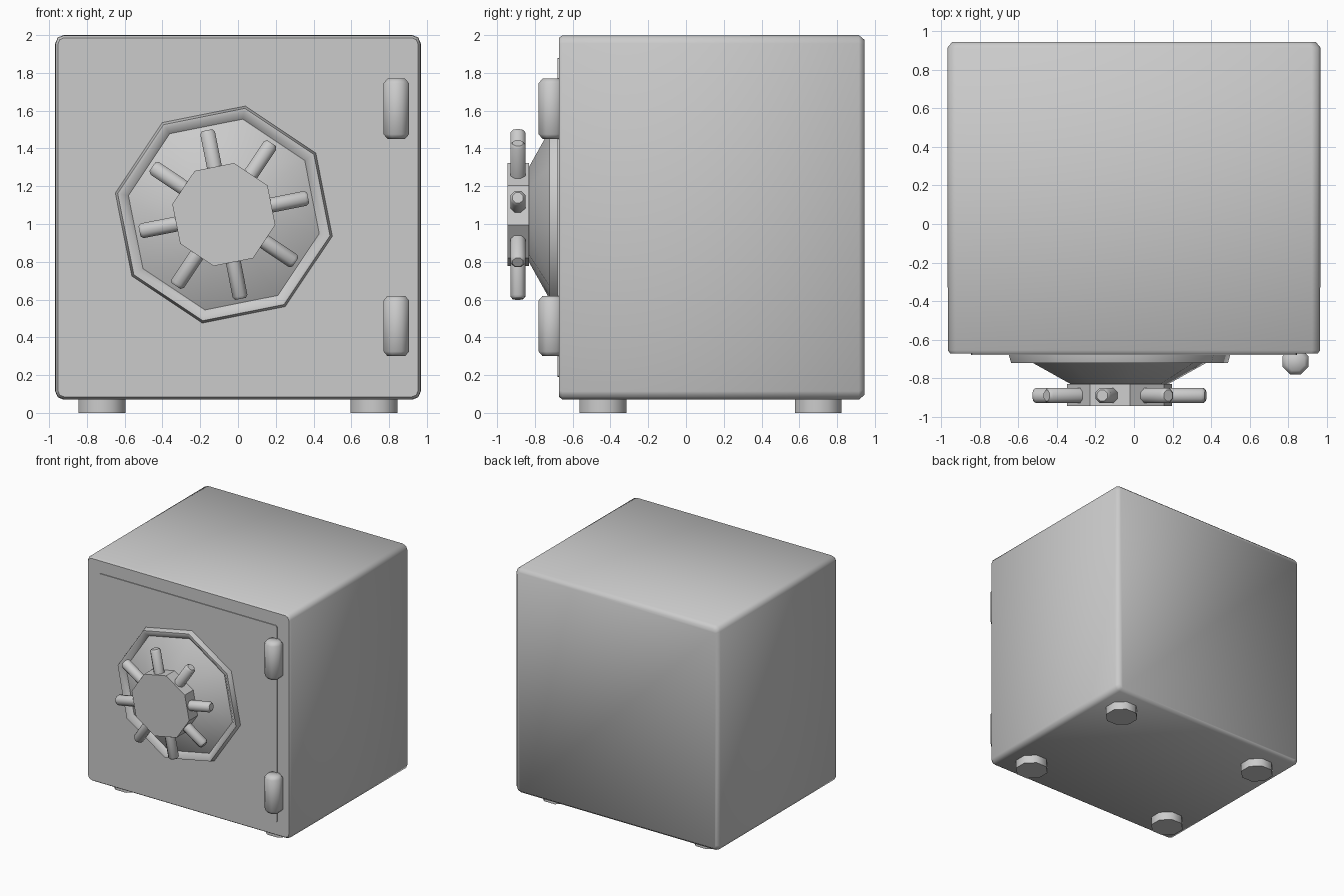
import bpy, bmesh, math
from mathutils import Matrix, Vector

if "Cube" in bpy.data.objects:
    bpy.data.objects.remove(bpy.data.objects["Cube"])


def finish(name, bm, angle=50):
    bmesh.ops.recalc_face_normals(bm, faces=bm.faces[:])
    me = bpy.data.meshes.new(name)
    bm.to_mesh(me)
    bm.free()
    ob = bpy.data.objects.new(name, me)
    bpy.context.collection.objects.link(ob)
    bpy.ops.object.select_all(action='DESELECT')
    ob.select_set(True)
    bpy.context.view_layer.objects.active = ob
    bpy.ops.object.shade_smooth_by_angle(angle=math.radians(angle))
    return ob


def loft(name, rings, angle=50):
    """Skin a list of equal-length point rings and cap both ends."""
    bm = bmesh.new()
    loops = [[bm.verts.new(p) for p in r] for r in rings]
    n = len(loops[0])
    for a, b in zip(loops, loops[1:]):
        for i in range(n):
            j = (i + 1) % n
            bm.faces.new((a[i], a[j], b[j], b[i]))
    bm.faces.new(loops[0])
    bm.faces.new(loops[-1])
    return finish(name, bm, angle)


def turned(name, profile, origin, axis, phase=0.0, angle=50, sides=8):
    """Eight-sided turned part: profile holds (radius, distance along axis)."""
    axis = Vector(axis).normalized()
    side = Vector((1, 0, 0)) if abs(axis.x) < 0.1 and abs(axis.y) < 0.1 else Vector((0, 0, 1))
    if abs(axis.y) > 0.9:
        side = Vector((1, 0, 0))
    elif abs(axis.z) < 0.99:
        side = Vector((0, 1, 0))
    up = axis.cross(side)
    if abs(axis.y) > 0.9:
        up = Vector((0, 0, 1))
    rings = []
    for r, d in profile:
        ring = []
        for k in range(sides):
            a = math.radians(phase) + math.tau * k / sides
            ring.append(Vector(origin) + axis * d + side * r * math.cos(a) + up * r * math.sin(a))
        rings.append(ring)
    return loft(name, rings, angle)


def rounded_rect(x, z0, z1, y, inset, c):
    """Rectangle in the xz plane with two-segment rounded corners."""
    pts = []
    x, z0, z1 = x - inset, z0 + inset, z1 - inset
    for cx, cz, start in ((x - c, z1 - c, 0), (c - x, z1 - c, 90),
                          (c - x, z0 + c, 180), (x - c, z0 + c, 270)):
        for s in (0, 45, 90):
            a = math.radians(start + s)
            pts.append((cx + c * math.cos(a), y, cz + c * math.sin(a)))
    return pts


# Safe body
loft("safe_body", [rounded_rect(0.968, 0.07, 2.0, y, i, c) for y, i, c in
                   ((-0.672, 0.014, 0.035), (-0.655, 0.002, 0.042), (0.915, 0.0, 0.045), (0.945, 0.025, 0.03))])

# Door panel, barely proud of the body front
loft("door", [rounded_rect(0.845, 0.19, 1.88, y, 0, 0.015) for y in (-0.679, -0.6)], 30)

# Dial: raised rim, recess and cone, then the hub
C = (-0.075, 0, 1.05)
turned("dial_rim_and_cone", [(0.587, 0.65), (0.587, 0.675), (0.573, 0.722), (0.555, 0.722),
                             (0.515, 0.69), (0.25, 0.835)], C, (0, -1, 0), 33.75)
turned("dial_hub", [(0.278, 0.83), (0.278, 0.945)], C, (0, -1, 0), 33.75, 30)

# Spokes around the hub, one per side
for k in range(8):
    a = math.radians(11.25 + 45 * k)
    turned("dial_spoke", [(0.043, 0.2), (0.043, 0.44), (0.03, 0.455)],
           (C[0], -0.89, C[2]), (math.cos(a), 0, math.sin(a)), 22.5)

# Hinges
for z in (0.30, 1.45):
    turned("hinge", [(0.05, 0), (0.073, 0.025), (0.073, 0.295), (0.05, 0.32)],
           (0.838, -0.713, z), (0, 0, 1), 22.5)

# Feet
for x in (-0.72, 0.72):
    for y in (-0.44, 0.70):
        turned("foot", [(0.134, 0), (0.134, 0.1)], (x, y, 0), (0, 0, 1), 22.5)
